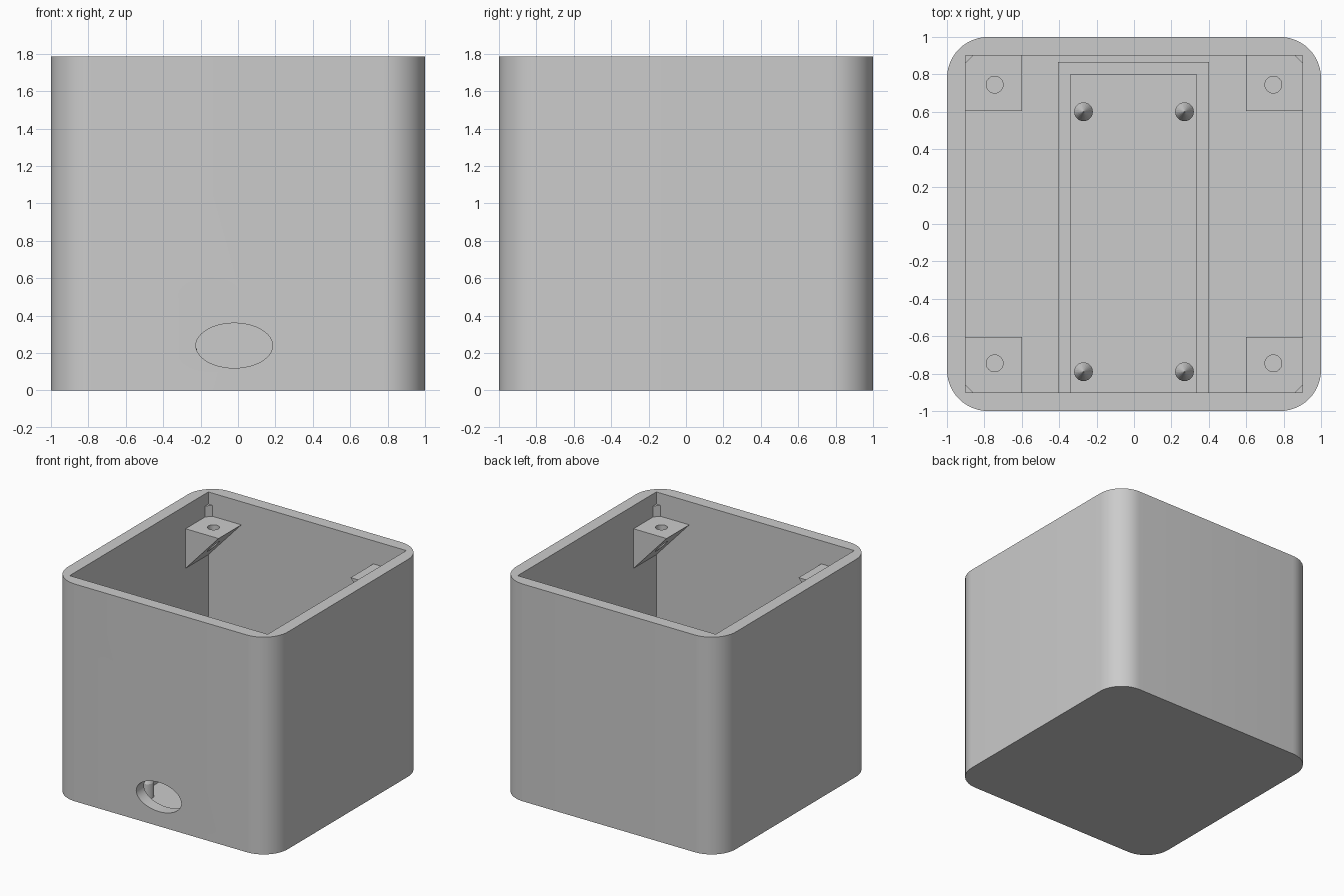
import bpy, bmesh
from math import sin, cos, pi
from mathutils import Vector

if "Cube" in bpy.data.objects:
    bpy.data.objects.remove(bpy.data.objects["Cube"])

HEIGHT, FLOOR, INNER = 1.785, 0.1, 0.9
SHELF_Z = 1.595

grey = bpy.data.materials.new("light_grey")
grey.use_nodes = True
grey.diffuse_color = (0.6, 0.6, 0.6, 1)
grey.node_tree.nodes["Principled BSDF"].inputs["Base Color"].default_value = grey.diffuse_color


def finish(name, bm):
    bmesh.ops.recalc_face_normals(bm, faces=bm.faces)
    mesh = bpy.data.meshes.new(name)
    bm.to_mesh(mesh)
    bm.free()
    mesh.materials.append(grey)
    ob = bpy.data.objects.new(name, mesh)
    bpy.context.collection.objects.link(ob)
    return ob


def prism(name, points, direction):
    """Extrude a closed planar outline along a direction."""
    bm = bmesh.new()
    face = bm.faces.new([bm.verts.new(p) for p in points])
    top = bmesh.ops.extrude_face_region(bm, geom=[face])["geom"]
    verts = [g for g in top if isinstance(g, bmesh.types.BMVert)]
    bmesh.ops.translate(bm, verts=verts, vec=Vector(direction))
    return finish(name, bm)


def box(name, x0, x1, y0, y1, z0, z1):
    outline = [(x0, y0, z0), (x1, y0, z0), (x1, y1, z0), (x0, y1, z0)]
    return prism(name, outline, (0, 0, z1 - z0))


def activate(ob):
    bpy.ops.object.select_all(action='DESELECT')
    ob.select_set(True)
    bpy.context.view_layer.objects.active = ob


def cut(ob, cutter):
    cutter.hide_render = True
    mod = ob.modifiers.new("cut", 'BOOLEAN')
    mod.operation, mod.solver, mod.object = 'DIFFERENCE', 'EXACT', cutter
    activate(ob)
    bpy.ops.object.modifier_apply(modifier=mod.name)
    bpy.data.objects.remove(cutter)


def smooth(ob):
    activate(ob)
    bpy.ops.object.shade_smooth_by_angle(angle=pi / 6)


# Rounded outer shell, hollowed, with an oval cable opening in the front
R, STEPS = 0.22, 12
outline = []
for q, (sx, sy) in enumerate([(1, 1), (-1, 1), (-1, -1), (1, -1)]):
    for i in range(STEPS + 1):
        a = (q + i / STEPS) * pi / 2
        outline.append((sx * (1 - R) + R * cos(a), sy * (1 - R) + R * sin(a), 0))
shell = prism("case_shell", outline, (0, 0, HEIGHT))
cut(shell, box("cavity_cutter", -INNER, INNER, -INNER, INNER, FLOOR, HEIGHT + 0.2))
angles = [2 * pi * i / 48 for i in range(48)]
oval = [(-0.02 + 0.205 * cos(a), -1.1, 0.24 + 0.12 * sin(a)) for a in angles]
cut(shell, prism("opening_cutter", oval, (0, 0.25, 0)))
smooth(shell)

# Wedge-shaped screw shelves and small gussets in the four corners
for sx, side in ((1, "left"), (-1, "right")):
    for sy, end in ((1, "back"), (-1, "front")):
        y = sy * 0.605
        wedge = [(sx * INNER, y, SHELF_Z), (sx * 0.6, y, SHELF_Z), (sx * INNER, y, 1.27)]
        shelf = prism(f"{end}_{side}_shelf", wedge, (0, sy * (INNER - 0.605), 0))
        ring = [(sx * 0.745 + 0.045 * cos(a), sy * 0.745 + 0.045 * sin(a), 1.2)
                for a in angles[::2]]
        cut(shelf, prism("screw_cutter", ring, (0, 0, 0.5)))
        smooth(shelf)
        tri = [(sx * INNER, sy * INNER, SHELF_Z), (sx * 0.86, sy * INNER, SHELF_Z),
               (sx * INNER, sy * 0.86, SHELF_Z)]
        prism(f"{end}_{side}_gusset", tri, (0, 0, 0.09))

# Three-sided board holder, open towards the front wall
holder = [(-0.405, -0.9), (-0.405, 0.865), (0.4, 0.865), (0.4, -0.9),
          (0.335, -0.9), (0.335, 0.8), (-0.34, 0.8), (-0.34, -0.9)]
prism("board_holder", [(x, y, FLOOR) for x, y in holder], (0, 0, 0.3))

# Pointed mounting pins
for x, side in ((0.27, "left"), (-0.27, "right")):
    for y, end in ((0.6, "back"), (-0.79, "front")):
        bm = bmesh.new()
        rings = [[bm.verts.new((x + 0.05 * cos(a), y + 0.05 * sin(a), z)) for a in angles[::2]]
                 for z in (FLOOR, 0.22)]
        tip = bm.verts.new((x, y, 0.34))
        bm.faces.new(rings[0])
        n = len(rings[0])
        for i in range(n):
            j = (i + 1) % n
            bm.faces.new((rings[0][i], rings[0][j], rings[1][j], rings[1][i]))
            bm.faces.new((rings[1][i], rings[1][j], tip))
        finish(f"{end}_{side}_pin", bm)
